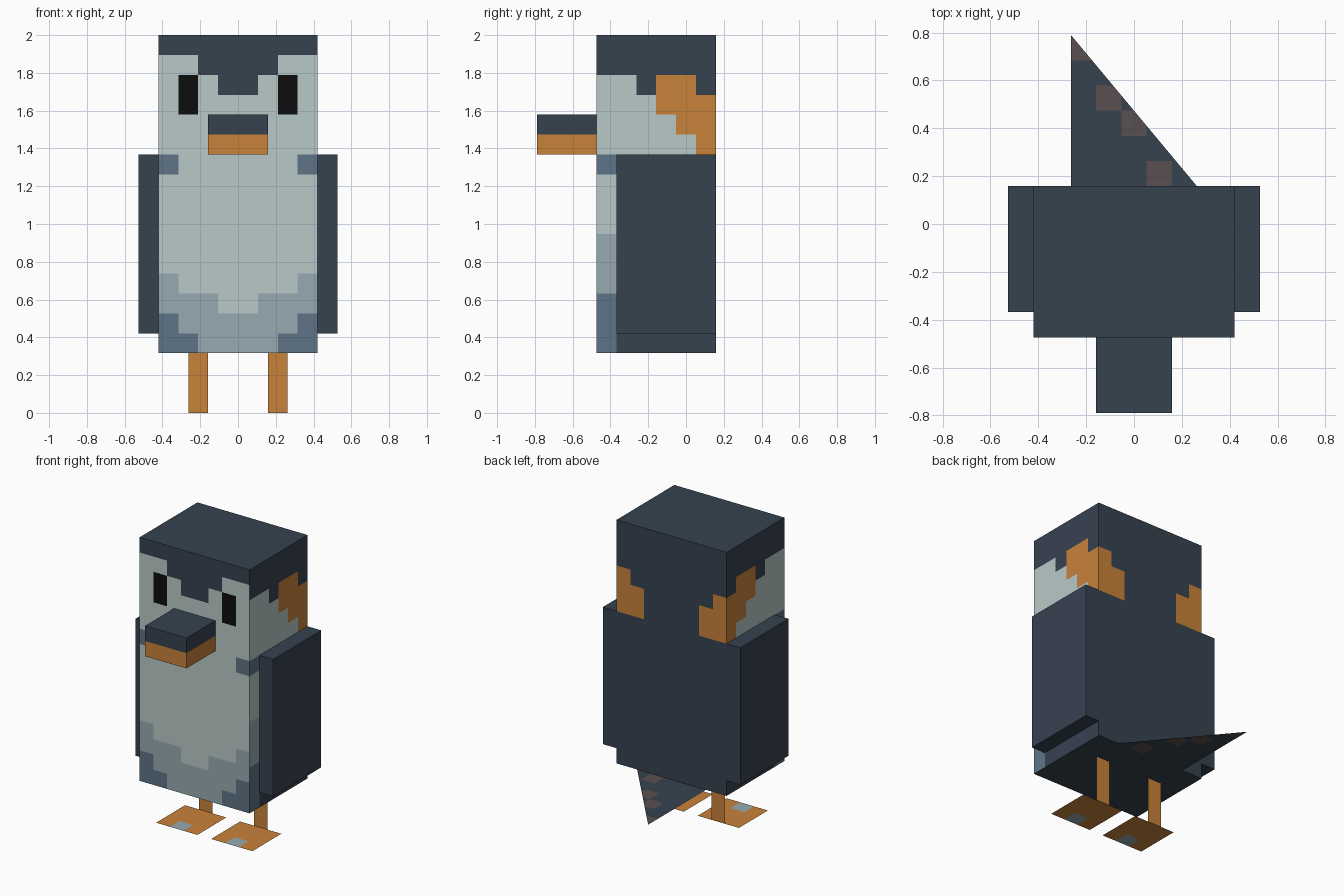
import bpy, bmesh
from mathutils import Vector

if "Cube" in bpy.data.objects:
    bpy.data.objects.remove(bpy.data.objects["Cube"])

U = 2 / 19            # one block unit


def srgb(h):
    vals = [int(h[i:i + 2], 16) / 255 for i in (0, 2, 4)]
    return [c / 12.92 if c <= 0.04045 else ((c + 0.055) / 1.055) ** 2.4 for c in vals] + [1]


PALETTE = {"D": ("dark_slate", "364250"), "P": ("pale_grey", "b8c9c8"),
           "M": ("mid_grey", "97aab1"), "B": ("dusty_blue", "5f7587"),
           "O": ("orange", "c8823a"), "K": ("black", "0d0d0d"),
           "T": ("brown_grey", "5a4f50")}
KEYS = list(PALETTE)
MATS = []
for mat_name, code in PALETTE.values():
    m = bpy.data.materials.new(mat_name)
    m.diffuse_color = srgb(code)
    m.use_nodes = True
    m.node_tree.nodes["Principled BSDF"].inputs["Base Color"].default_value = m.diffuse_color
    MATS.append(m)


def finish(bm, name):
    me = bpy.data.meshes.new(name)
    bm.to_mesh(me)
    bm.free()
    for m in MATS:
        me.materials.append(m)
    ob = bpy.data.objects.new(name, me)
    bpy.context.collection.objects.link(ob)
    return ob


def block(name, lo, hi, paint):
    """Box in block units, cut on every unit and coloured by paint(centre, normal)."""
    bm = bmesh.new()
    bmesh.ops.create_cube(bm, size=1)
    for v in bm.verts:
        v.co = Vector([lo[i] if v.co[i] < 0 else hi[i] for i in range(3)])
    for axis in range(3):
        no = Vector([float(i == axis) for i in range(3)])
        cut = lo[axis] + 1
        while cut < hi[axis] - 0.01:
            bmesh.ops.bisect_plane(bm, geom=bm.verts[:] + bm.edges[:] + bm.faces[:],
                                   plane_co=no * cut, plane_no=no)
            cut += 1
    bm.normal_update()
    for f in bm.faces:
        f.material_index = KEYS.index(paint(f.calc_center_median(), f.normal))
    bmesh.ops.scale(bm, vec=(U, U, U), verts=bm.verts)
    return finish(bm, name)


def sheet(name, x0, y0, nx, ny, z, paint, diagonal=False, upright=False):
    """Thin sheet of unit cells; optionally upright, or cut to a triangle."""
    bm = bmesh.new()
    for i in range(nx):
        for j in range(ny):
            pts = [(x0 + i + a, y0 + j + b) for a, b in ((0, 0), (1, 0), (1, 1), (0, 1))]
            vs = [bm.verts.new((a, z, b) if upright else (a, b, z)) for a, b in pts]
            bm.faces.new(vs).material_index = KEYS.index(paint(i, j))
    bmesh.ops.remove_doubles(bm, verts=bm.verts, dist=0.001)
    if diagonal:
        bmesh.ops.bisect_plane(bm, geom=bm.verts[:] + bm.edges[:] + bm.faces[:],
                               plane_co=(x0 + nx, y0, z), plane_no=(ny, nx, 0),
                               clear_outer=True)
    bmesh.ops.scale(bm, vec=(U, U, U), verts=bm.verts)
    return finish(bm, name)


# Markings, one string per row from the top down
FRONT = (["DDDDDDDD", "PPDDDDPP", "PKPDDPKP", "PKPPPPKP", "PPPPPPPP", "PPPPPPPP", "BPPPPPPB"]
         + ["PPPPPPPP"] * 5 + ["MPPPPPPM", "MMMPPMMM", "BMMMMMMB", "BBMMMMBB"])
SIDE = (["DDDDDD"] * 2 + ["PPDOOD", "PPPOOO", "PPPPOO", "PPPPPO", "BDDDDD"]
        + ["PDDDDD"] * 3 + ["MDDDDD"] * 3 + ["BDDDDD"] * 3)
BACK = ["DDDDDDDD"] * 3 + ["ODDDDDDO"] + ["OODDDDOO"] * 2 + ["DDDDDDDD"] * 10


def body_paint(c, n):
    row = int(19 - c.z)
    if n.y < -0.5:
        return FRONT[row][int(c.x + 4)]
    if n.y > 0.5:
        return BACK[row][int(c.x + 4)]
    if abs(n.x) > 0.5:
        return SIDE[row][int(c.y + 4.5)]
    return "D"


# Body and head in one block
block("body", (-4, -4.5, 3), (4, 1.5, 19), body_paint)

# Beak: dark upper half, orange lower half
block("beak", (-1.5, -7.5, 13), (1.5, -4.5, 15),
      lambda c, n: "D" if c.z > 14 else "O")

# Wings, legs and feet on both sides
for side, s in (("left", -1), ("right", 1)):
    x = sorted((s * 4, s * 5))
    block(side + "_wing", (x[0], -3.5, 4), (x[1], 1.5, 13), lambda c, n: "D")
    sheet(side + "_leg", s * 2 - 0.5, 0, 1, 3, -0.5, lambda i, j: "O", upright=True)
    sheet(side + "_foot", s * 2 - 1.5, -3.5, 3, 3, 0,
          lambda i, j: "M" if (i, j) == (1, 0) else "O")

# Flat triangular tail with a few brown spots
SPOTS = {(2, 2), (3, 0), (1, 3), (0, 5)}
sheet("tail", -2.5, 1.5, 5, 6, 3,
      lambda i, j: "T" if (i, j) in SPOTS else "D", diagonal=True)
